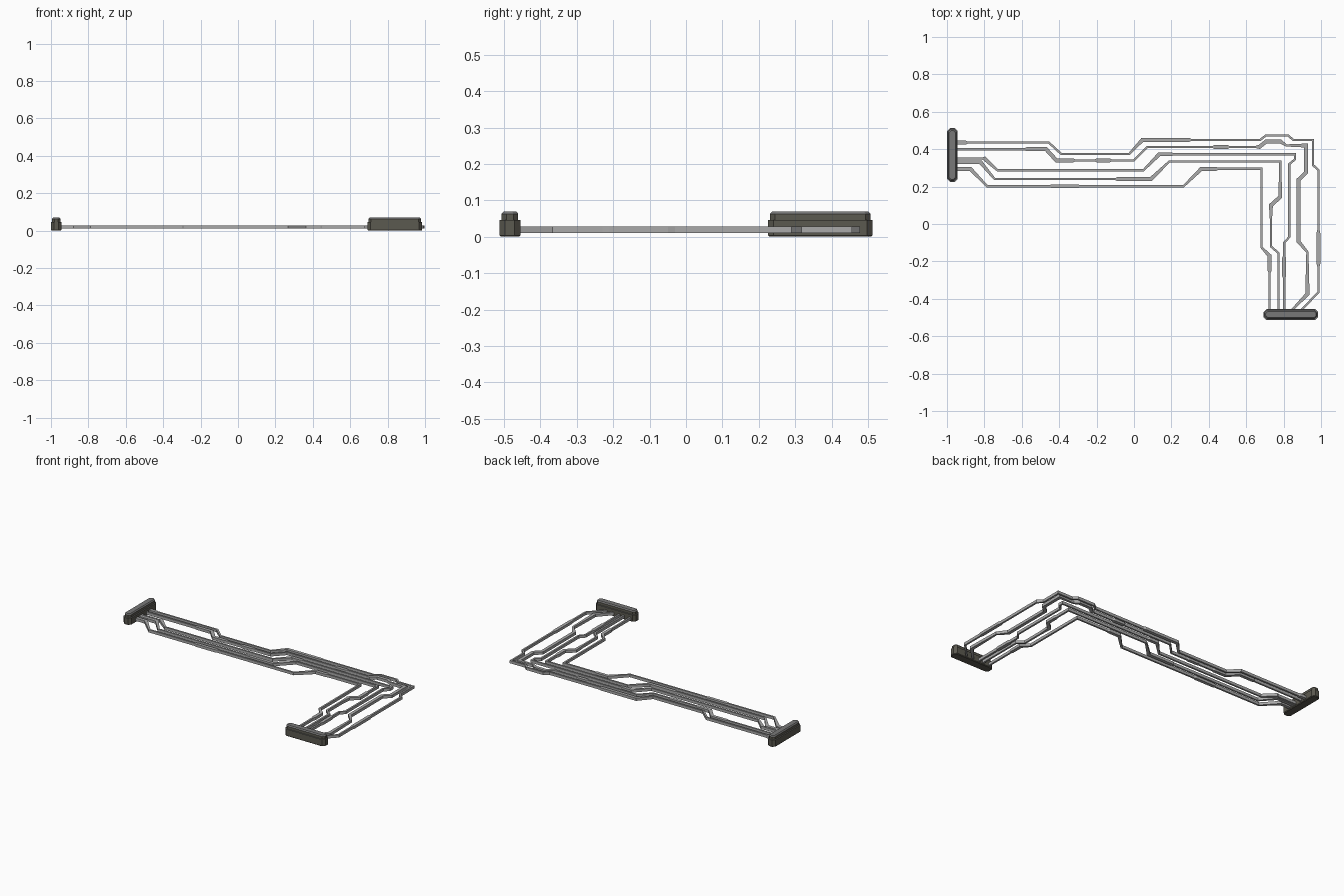
import bpy, bmesh
from mathutils import Vector


def material(name, col):
    m = bpy.data.materials.new(name)
    m.diffuse_color = (*col, 1)
    return m


PIPE = material("pipe grey", (0.40, 0.40, 0.40))
BODY = material("dark warm grey", (0.105, 0.10, 0.08))
CAP = material("cap grey", (0.19, 0.19, 0.19))
THIN, WIDE = 0.0115, 0.021
Z0, Z1 = 0.010, 0.028


def finish(name, bm, mats):
    bmesh.ops.recalc_face_normals(bm, faces=bm.faces[:])
    me = bpy.data.meshes.new(name)
    bm.to_mesh(me)
    bm.free()
    for m in mats:
        me.materials.append(m)
    ob = bpy.data.objects.new(name, me)
    bpy.context.collection.objects.link(ob)


# Flat strip with mitred corners; a third value of 1 marks a widened point
def pipe(name, pts):
    bm = bmesh.new()
    P = [Vector(p[:2]) for p in pts]
    rings = []
    for i, p in enumerate(P):
        a = (p - P[i - 1]).normalized() if i else (P[1] - p).normalized()
        b = (P[i + 1] - p).normalized() if i < len(P) - 1 else a
        na, nb = Vector((-a.y, a.x)), Vector((-b.y, b.x))
        n = (na + nb).normalized()
        w = (WIDE if len(pts[i]) > 2 else THIN) / 2 / max(n.dot(na), 0.5)
        l, r = p + n * w, p - n * w
        rings.append([bm.verts.new((q.x, q.y, z)) for q, z in
                      ((l, Z0), (r, Z0), (r, Z1), (l, Z1))])
    for s, t in zip(rings, rings[1:]):
        for k in range(4):
            bm.faces.new((s[k], s[(k + 1) % 4], t[(k + 1) % 4], t[k]))
    bm.faces.new(rings[0])
    bm.faces.new(rings[-1])
    finish(name, bm, [PIPE])


# Stepped end block with chamfered corners
def end_block(name, x0, x1, y0, y1):
    bm = bmesh.new()
    levels = ((0, 0.004), (0.004, 0), (0.046, 0), (0.046, 0.006),
              (0.063, 0.006), (0.070, 0.012))
    rings = []
    for z, d in levels:
        a, b, c, e, k = x0 + d, x1 - d, y0 + d, y1 - d, 0.016 - d * 0.4
        oct_ = ((a + k, c), (b - k, c), (b, c + k), (b, e - k),
                (b - k, e), (a + k, e), (a, e - k), (a, c + k))
        rings.append([bm.verts.new((x, y, z)) for x, y in oct_])
    for s, t in zip(rings, rings[1:]):
        for k in range(8):
            bm.faces.new((s[k], s[(k + 1) % 8], t[(k + 1) % 8], t[k]))
    bm.faces.new(rings[0])
    bm.faces.new(rings[-1])
    bm.normal_update()
    bmesh.ops.recalc_face_normals(bm, faces=bm.faces[:])
    for f in bm.faces:
        f.material_index = 1 if f.normal.z > 0.3 else 0
    finish(name, bm, [BODY, CAP])


end_block("left_end_block", -1.0, -0.943, 0.225, 0.513)
end_block("front_end_block", 0.692, 0.985, -0.513, -0.455)

# Five bent pipes, outermost first
pipe("pipe_1", [
    (-0.96, .435, 1), (-.90, .435, 1), (-.89, .435), (-.455, .435), (-.39, .375),
    (-.025, .375), (.045, .45, 1), (.295, .45, 1), (.305, .45), (.675, .45),
    (.705, .473), (.825, .473), (.85, .45), (.957, .45), (.957, .315),
    (.986, .288), (.986, -.03), (.986, -.05, 1), (.986, -.21, 1), (.986, -.23),
    (.986, -.365), (.89, -.465)])
pipe("pipe_2", [
    (-.96, .40), (-.585, .40), (-.575, .40, 1), (-.47, .40, 1), (-.415, .34, 1),
    (-.325, .34, 1), (-.315, .34), (-.21, .34), (-.20, .34, 1), (-.13, .34, 1),
    (-.12, .34), (0, .34), (.07, .412), (.42, .412), (.43, .412, 1),
    (.50, .412, 1), (.51, .412), (.65, .412), (.67, .412, 1), (.705, .44, 1),
    (.785, .44, 1), (.815, .42), (.92, .42, 1), (.92, .275, 1), (.88, .237, 1),
    (.88, -.095, 1), (.927, -.15), (.927, -.34, 1), (.927, -.375, 1),
    (.84, -.465)])
pipe("pipe_3", [
    (-.96, .35), (-.81, .35), (-.80, .35, 1), (-.73, .287), (.05, .287),
    (.135, .373, 1), (.20, .373, 1), (.21, .373), (.86, .373), (.86, .345),
    (.83, .32), (.83, -.07), (.803, -.10), (.803, -.17), (.803, -.18, 1),
    (.803, -.28, 1), (.803, -.29), (.803, -.465)])
pipe("pipe_4", [
    (-.96, .33, 1), (-.82, .33, 1), (-.745, .24), (-.10, .24), (-.09, .24, 1),
    (.09, .24, 1), (.19, .335), (.782, .335), (.782, .23), (.782, .22, 1),
    (.782, .145, 1), (.732, .10, 1), (.732, .02), (.732, -.12),
    (.772, -.155), (.772, -.465)])
pipe("pipe_5", [
    (-.96, .295, 1), (-.875, .295, 1), (-.785, .202), (-.45, .202),
    (-.44, .202, 1), (-.30, .202, 1), (-.29, .202), (.265, .202),
    (.36, .295, 1), (.44, .295, 1), (.45, .295), (.682, .295), (.682, -.125),
    (.725, -.17, 1), (.725, -.25, 1), (.725, -.26), (.725, -.465)])
